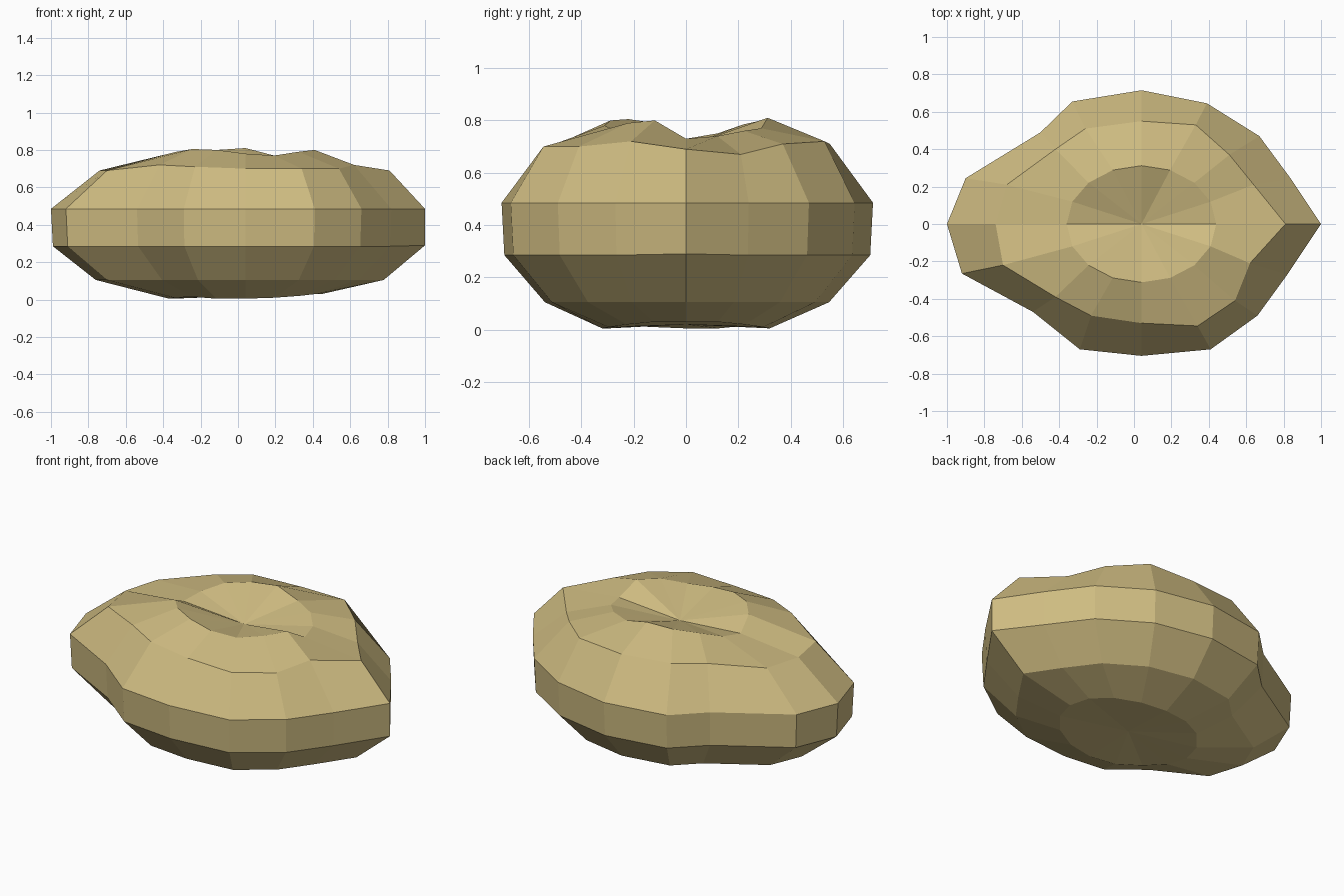
import bpy, bmesh, math

if "Cube" in bpy.data.objects:
    bpy.data.objects.remove(bpy.data.objects["Cube"])

N = 16
CX = 0.04  # off-centre pole

# Widest outline, counter-clockwise from +x
OUTLINE = [(1, 0), (.84, .24), (.67, .47), (.39, .645), (.04, .715), (-.33, .655),
           (-.50, .49), (-.90, .245), (-1, 0), (-.92, -.265), (-.54, -.47),
           (-.29, -.67), (.04, -.705), (.41, -.67), (.66, -.49), (.82, -.27)]
# Upper shoulder outline
SHOULDER = [(.81, 0), (.64, .21), (.51, .37), (.33, .53), (.04, .55), (-.26, .51),
            (-.42, .40), (-.68, .21), (-.74, 0), (-.70, -.22), (-.42, -.39),
            (-.23, -.49), (.04, -.53), (.34, -.545), (.54, -.41), (.62, -.21)]
SHOULDER_Z = [.69, .67, .71, .72, .71, .72, .72, .69, .69, .69, .72, .71, .70, .70, .70, .72]
CREST_Z = [.73, .74, .76, .77, .81, .80, .785, .75, .73, .79, .805, .80, .78, .77, .79, .80]


def scaled(sx, sy, z):
    return [(CX + (x - CX) * sx, y * sy, z) for x, y in OUTLINE]


def ellipse(rx, ry, zs):
    return [(CX + rx * math.cos(math.tau * i / N), ry * math.sin(math.tau * i / N), z)
            for i, z in enumerate(zs)]


bm = bmesh.new()
base_z = [.03, .03, .02, .01, .005, .01, .015, .005, .005, .01, .015, .005, .005, .01, .02, .03]
rings = [
    ellipse(.41, .32, base_z),
    scaled(.77, .765, .105),
    scaled(.99, .985, .285),
    scaled(1, 1, .485),
    [(x, y, z) for (x, y), z in zip(SHOULDER, SHOULDER_Z)],
    ellipse(.40, .312, CREST_Z),
]
# the long tips keep their full reach on the lower belt
rings[2][0] = (1, 0, .29)
rows = [[bm.verts.new(p) for p in r] for r in rings]
bottom = bm.verts.new((CX, 0, .02))
top = bm.verts.new((CX, 0, .70))

# Side bands and dimpled caps
for a, b in zip(rows, rows[1:]):
    for i in range(N):
        j = (i + 1) % N
        bm.faces.new((a[i], a[j], b[j], b[i]))
for i in range(N):
    j = (i + 1) % N
    bm.faces.new((bottom, rows[0][j], rows[0][i]))
    bm.faces.new((top, rows[-1][i], rows[-1][j]))
bmesh.ops.recalc_face_normals(bm, faces=bm.faces)

mesh = bpy.data.meshes.new("rock")
bm.to_mesh(mesh)
bm.free()
rock = bpy.data.objects.new("rock", mesh)
bpy.context.collection.objects.link(rock)

# Sandy colour
mat = bpy.data.materials.new("sandstone")
mat.diffuse_color = (.62, .50, .22, 1)
mat.use_nodes = True
mat.node_tree.nodes["Principled BSDF"].inputs["Base Color"].default_value = mat.diffuse_color
mesh.materials.append(mat)
